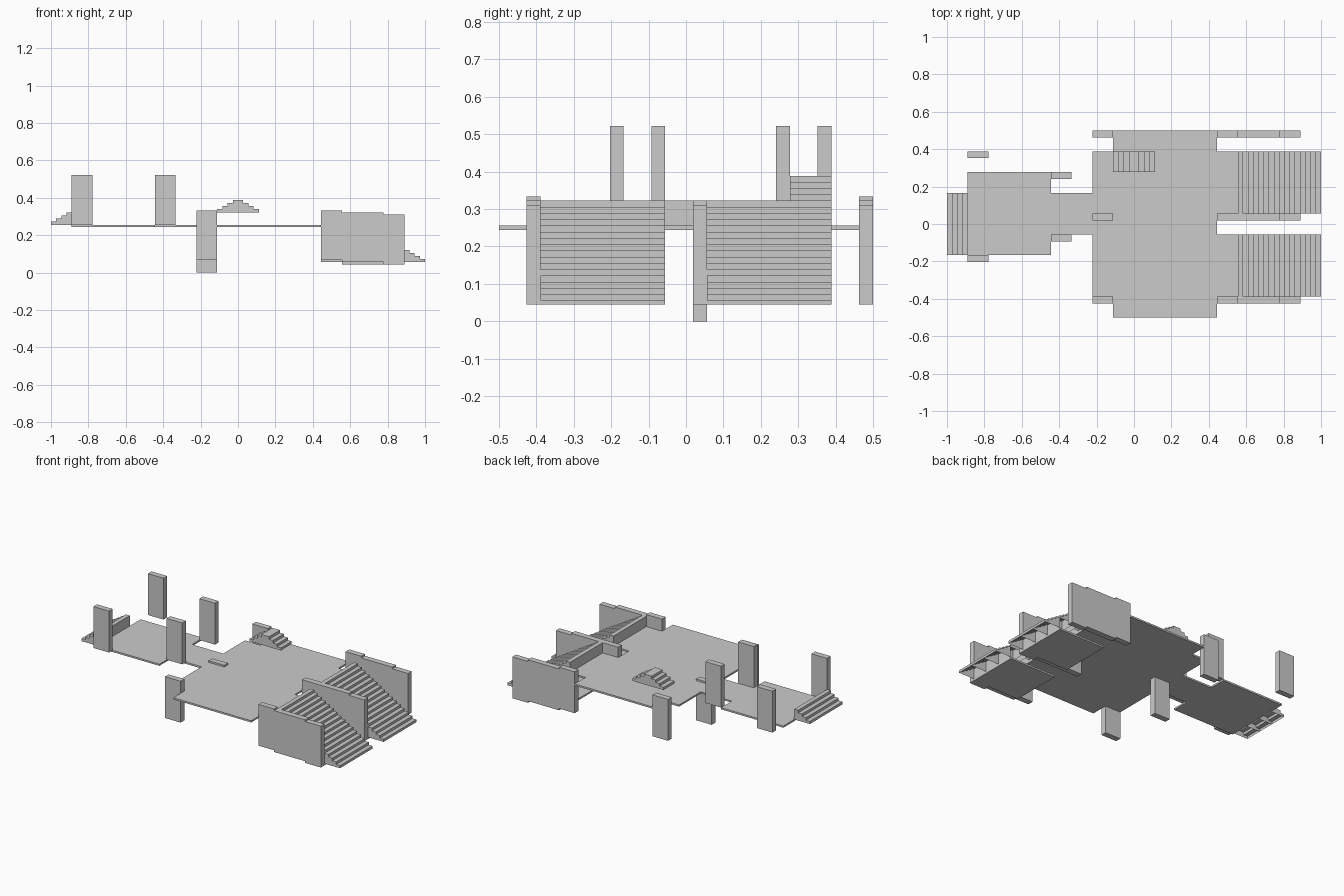
import bpy, bmesh
from mathutils import Vector

if "Cube" in bpy.data.objects:
    bpy.data.objects.remove(bpy.data.objects["Cube"])

U = 1 / 9            # kit module
T = U / 3            # wall thickness
F = U / 10           # floor thickness
H = 2.4 * U          # wall height
RISE = 0.6 * U       # height of one stair unit


def finish(name, bm):
    me = bpy.data.meshes.new(name)
    bm.to_mesh(me)
    bm.free()
    ob = bpy.data.objects.new(name, me)
    bpy.context.collection.objects.link(ob)
    return ob


def slab(name, pts, z, h=F):
    """Extrude an outline given in module units."""
    bm = bmesh.new()
    face = bm.faces.new([bm.verts.new((x * U, y * U, z)) for x, y in pts])
    new = bmesh.ops.extrude_face_region(bm, geom=[face])["geom"]
    bmesh.ops.translate(bm, vec=(0, 0, h),
                        verts=[v for v in new if isinstance(v, bmesh.types.BMVert)])
    bmesh.ops.recalc_face_normals(bm, faces=bm.faces)
    return finish(name, bm)


def wall(name, x0, x1, y_outer, z):
    """Upright panel; its +y face lies at y_outer (module units)."""
    y0 = y_outer - T / U
    slab(name, [(x0, y0), (x1, y0), (x1, y_outer), (x0, y_outer)], z, H)


def stairs(name, x_low, direction, y0, y1, z):
    """Four steps, one module deep, closed sides and back, open underneath."""
    prof = [(0, 0)]
    for i in range(4):
        prof += [(i / 4, (i + 1) / 4), ((i + 1) / 4, (i + 1) / 4)]
    prof.append((1, 0))
    bm = bmesh.new()
    n = round(y1 - y0)
    for k in range(n):
        rows = []
        for y in (y0 + k, y0 + k + 1):
            rows.append([bm.verts.new(((x_low + direction * a) * U, y * U, z + b * RISE))
                         for a, b in prof])
        a, b = rows
        # treads, risers and back
        for i in range(len(prof) - 1):
            bm.faces.new((a[i], a[i + 1], b[i + 1], b[i]))
        # side panels
        for r in rows:
            bm.faces.new(r)
    bmesh.ops.recalc_face_normals(bm, faces=bm.faces)
    return finish(name, bm)


# Upper floor: small room, passage, main hall and stair landings
top = 2.3 * U
floor_z = top - F
slab("upper_floor", [
    (-8, -1.5), (-4, -1.5), (-4, -.5), (-2, -.5), (-2, -3.5), (-1, -3.5),
    (-1, -4.5), (4, -4.5), (4, -3.5), (5, -3.5), (5, -.5), (4, -.5),
    (4, .5), (5, .5), (5, 3.5), (4, 3.5), (4, 4.5), (-1, 4.5),
    (-1, 3.5), (-2, 3.5), (-2, 1.5), (-4, 1.5), (-4, 2.5), (-8, 2.5)], floor_z)

# Two wide staircases with the lower floor plate beneath each
low = 0.5 * U
for side, y0 in (("front", -3.5), ("back", .5)):
    slab("lower_floor_" + side,
         [(5, y0), (8, y0), (8, y0 + 3), (5, y0 + 3)], low - F)
    for i in range(4):
        stairs(f"{side}_stairs_{i + 1}", 9 - i, -1, y0, y0 + 3, low + i * RISE)

# Small room entry steps and the little double-sided steps
stairs("entry_steps", -9, 1, -1.5, 1.5, top)
stairs("bridge_steps_left", -1, 1, 2.5, 3.5, top + RISE)
stairs("bridge_steps_right", 1, -1, 2.5, 3.5, top + RISE)

# Stair walls, each in three slightly stepped panels
for side, y, z_first in (("front", -3.5, low + F), ("middle", .5, low),
                         ("back", 4.5, low + F)):
    wall(side + "_wall_upper", 4, 5, y, z_first)
    wall(side + "_wall_centre", 5, 7, y, low)
    wall(side + "_wall_lower", 7, 8, y, low - F)

# Hall pillars
wall("hall_pillar_front", -2, -1, -3.5, low + F)
wall("hall_pillar_middle", -2, -1, .5, 0)
wall("hall_pillar_back", -2, -1, 4.5, low + F)

# Small room pillars
for name, x, y in (("far_front", -8, -1.5), ("far_back", -8, 3.5),
                   ("near_front", -4, -.5), ("near_back", -4, 2.5)):
    wall("room_pillar_" + name, x, x + 1, y, top)
